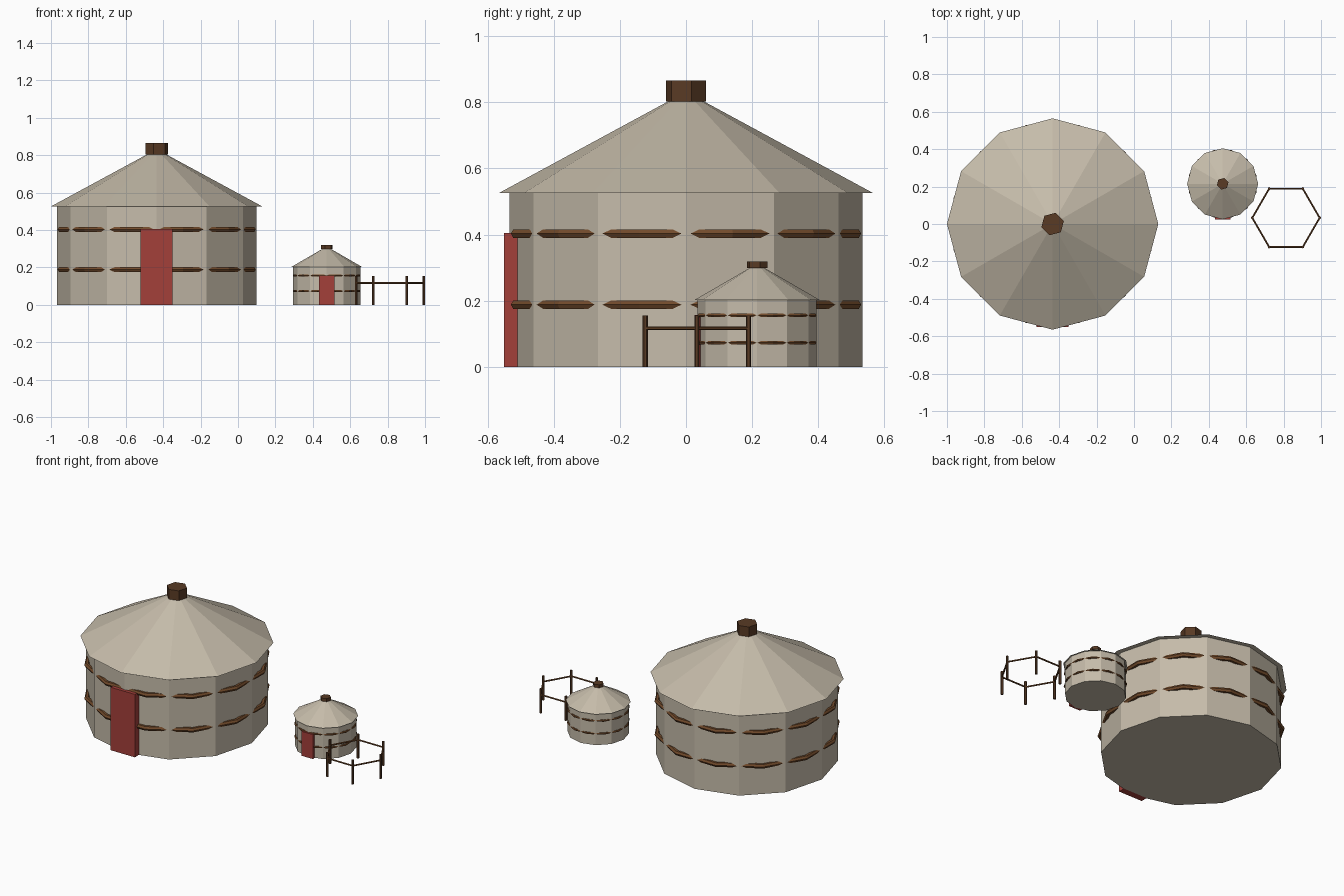
import bpy
from math import cos, sin, pi, radians
from mathutils import Vector

cube = bpy.data.objects.get("Cube")
if cube:
    bpy.data.objects.remove(cube, do_unlink=True)


def material(name, rgb):
    m = bpy.data.materials.new(name)
    m.use_nodes = True
    m.diffuse_color = (*rgb, 1)
    m.node_tree.nodes["Principled BSDF"].inputs["Base Color"].default_value = (*rgb, 1)
    return m


FELT = material("beige_felt", (0.56, 0.50, 0.40))
ROPE = material("rope_brown", (0.17, 0.07, 0.024))
WOOD = material("dark_wood", (0.10, 0.043, 0.018))
DOOR = material("door_red", (0.37, 0.05, 0.042))


def finish(name, mat):
    ob = bpy.context.object
    ob.name = ob.data.name = name
    ob.data.materials.clear()
    ob.data.materials.append(mat)
    return ob


def prism(name, mat, sides, x, y, z0, z1, r0, r1, first_corner=0.0):
    """Upright prism or cone with one corner at the given angle from +x."""
    bpy.ops.mesh.primitive_cone_add(vertices=sides, radius1=r0, radius2=r1, depth=z1 - z0)
    ob = finish(name, mat)
    # The primitive's first corner lies on +y, so turn it back to +x
    ob.rotation_euler.z = first_corner - pi / 2
    ob.location = (x, y, (z0 + z1) / 2)


def rope(name, x, y, z, radius, thickness):
    """Twelve-sided ring turned half a side, so it sinks in at the wall corners."""
    bpy.ops.mesh.primitive_torus_add(major_segments=12, minor_segments=6,
                                     major_radius=radius, minor_radius=thickness,
                                     location=(x, y, z), rotation=(0, 0, radians(15)))
    finish(name, ROPE)


def box(name, mat, low, high):
    low, high = Vector(low), Vector(high)
    bpy.ops.mesh.primitive_cube_add(size=1, location=(low + high) / 2)
    finish(name, mat).scale = high - low


def bar(name, mat, a, b, r):
    a, b = Vector(a), Vector(b)
    bpy.ops.mesh.primitive_cylinder_add(vertices=6, radius=r, depth=(b - a).length,
                                        location=(a + b) / 2)
    finish(name, mat).rotation_euler = (b - a).to_track_quat('Z', 'Y').to_euler()


def hut(prefix, x, y, wall_r, wall_h, roof_r, apex, crown_r, crown_z, ropes, rope_r,
        door_w, door_h, door_out):
    prism(prefix + "_wall", FELT, 12, x, y, 0, wall_h, wall_r, wall_r)
    prism(prefix + "_roof", FELT, 12, x, y, wall_h, apex, roof_r, 0)
    prism(prefix + "_crown", WOOD, 6, x, y, *crown_z, crown_r, crown_r, radians(15))
    for i, z in enumerate(ropes):
        rope(f"{prefix}_rope_{i + 1}", x, y, z, wall_r, rope_r)
    box(prefix + "_door", DOOR, (x - door_w / 2, y - door_out, 0),
        (x + door_w / 2, y - wall_r * 0.95, door_h))


# Large and small round huts
hut("large_hut", x=-0.435, y=0, wall_r=0.533, wall_h=0.526, roof_r=0.565, apex=0.832,
    crown_r=0.062, crown_z=(0.803, 0.866), ropes=(0.188, 0.403), rope_r=0.015,
    door_w=0.172, door_h=0.405, door_out=0.551)
hut("small_hut", x=0.474, y=0.215, wall_r=0.180, wall_h=0.202, roof_r=0.190, apex=0.312,
    crown_r=0.032, crown_z=(0.299, 0.319), ropes=(0.073, 0.156), rope_r=0.006,
    door_w=0.082, door_h=0.157, door_out=0.190)

# Six-sided fence: posts at the corners, one rail along each side
FX, FY, FR = 0.8125, 0.033, 0.18
corners = [(FX + FR * cos(k * pi / 3), FY + FR * sin(k * pi / 3)) for k in range(6)]
for k, (px, py) in enumerate(corners):
    qx, qy = corners[(k + 1) % 6]
    bar(f"fence_post_{k + 1}", WOOD, (px, py, 0), (px, py, 0.155), 0.008)
    bar(f"fence_rail_{k + 1}", ROPE, (px, py, 0.117), (qx, qy, 0.117), 0.0055)
